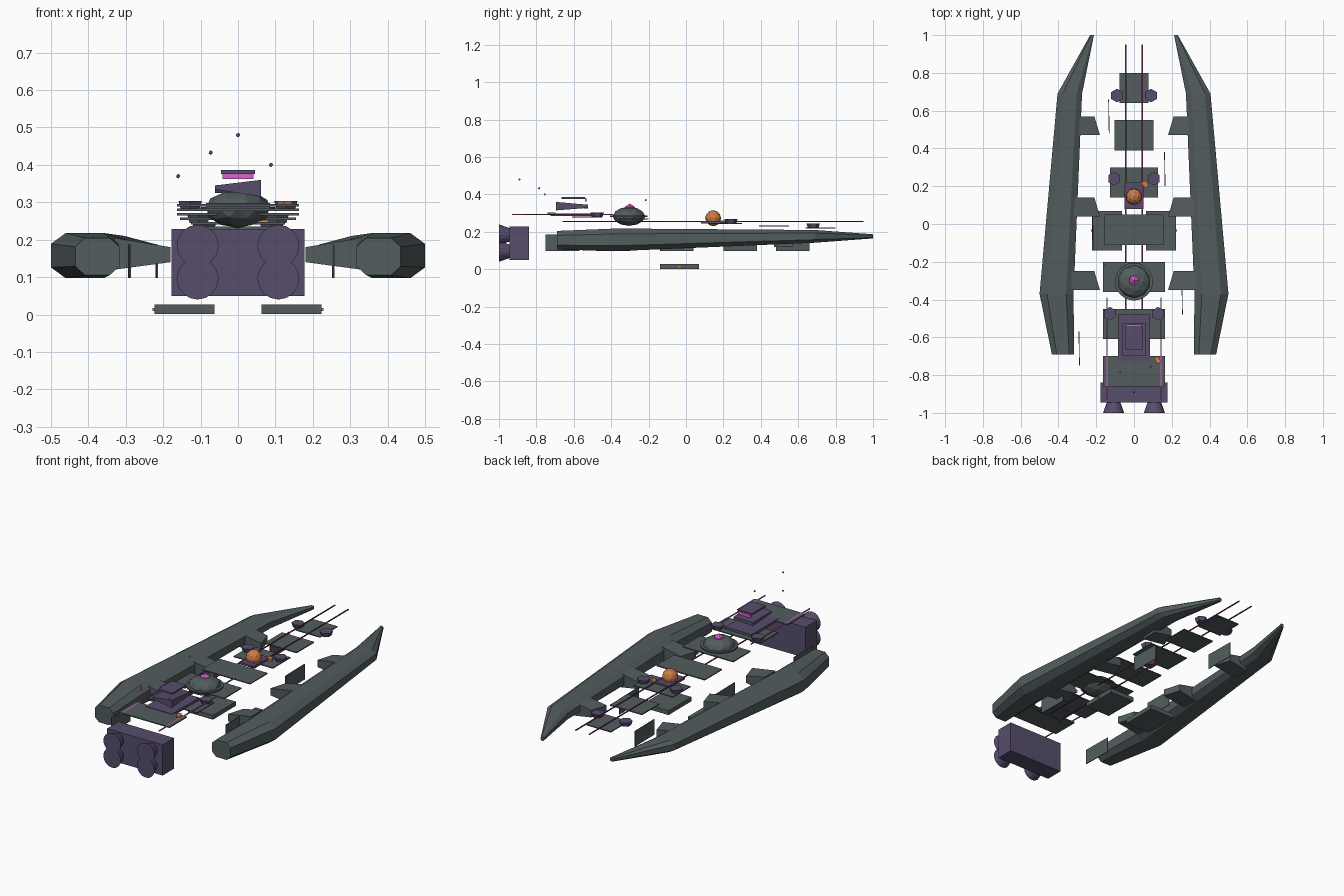
import bpy, bmesh, math
from mathutils import Matrix, Vector

if "Cube" in bpy.data.objects:
    bpy.data.objects.remove(bpy.data.objects["Cube"])


def material(name, rgb):
    m = bpy.data.materials.new(name)
    m.use_nodes = True
    m.diffuse_color = (*rgb, 1)
    m.node_tree.nodes["Principled BSDF"].inputs["Base Color"].default_value = (*rgb, 1)
    return m


GREY = material("slate grey", (0.085, 0.108, 0.112))
PURPLE = material("dusk purple", (0.095, 0.075, 0.15))
PINK = material("glowing pink", (0.7, 0.12, 0.6))
PLUM = material("dark plum", (0.16, 0.03, 0.12))
ORANGE = material("ember orange", (0.62, 0.2, 0.06))


def finish(name, bm, mat, recalc=True):
    if recalc:
        bmesh.ops.recalc_face_normals(bm, faces=bm.faces)
    mesh = bpy.data.meshes.new(name)
    bm.to_mesh(mesh)
    bm.free()
    mesh.materials.append(mat)
    ob = bpy.data.objects.new(name, mesh)
    bpy.context.collection.objects.link(ob)
    return ob


def box(name, x, y, z, mat, turn=0.0, tilt=0.0):
    """Box from (min, max) ranges, turned about z and tilted about y."""
    bm = bmesh.new()
    bmesh.ops.create_cube(bm, size=1)
    size = [r[1] - r[0] for r in (x, y, z)]
    mid = [(r[0] + r[1]) / 2 for r in (x, y, z)]
    rot = Matrix.Rotation(turn, 4, 'Z') @ Matrix.Rotation(tilt, 4, 'Y')
    bm.transform(Matrix.Translation(mid) @ rot @ Matrix.Diagonal((*size, 1)))
    return finish(name, bm, mat)


def ball(name, centre, radius, mat, squash=1.0, detail=2):
    bm = bmesh.new()
    bmesh.ops.create_icosphere(bm, subdivisions=detail, radius=radius)
    bm.transform(Matrix.Translation(centre) @ Matrix.Diagonal((1, 1, squash, 1)))
    return finish(name, bm, mat)


def frustum(name, centre, r1, r2, depth, mat, sides, axis='Z'):
    bm = bmesh.new()
    bmesh.ops.create_cone(bm, cap_ends=True, segments=sides, radius1=r1, radius2=r2, depth=depth)
    rot = Matrix.Rotation(math.radians(-90), 4, 'X') if axis == 'Y' else Matrix()
    bm.transform(Matrix.Translation(centre) @ rot)
    return finish(name, bm, mat)


def loft(name, rings, mat):
    """Closed skin through rings with equal point counts."""
    bm = bmesh.new()
    loops = [[bm.verts.new(p) for p in ring] for ring in rings]
    n = len(loops[0])
    for a, b in zip(loops, loops[1:]):
        for i in range(n):
            bm.faces.new((a[i], a[(i + 1) % n], b[(i + 1) % n], b[i]))
    bm.faces.new(loops[0])
    bm.faces.new(loops[-1])
    return finish(name, bm, mat)


def octagon(y, x0, x1, z0, z1):
    cx, cz = (x1 - x0) * 0.22, (z1 - z0) * 0.24
    return [(x0 + cx, y, z0), (x1 - cx, y, z0), (x1, y, z0 + cz), (x1, y, z1 - cz),
            (x1 - cx, y, z1), (x0 + cx, y, z1), (x0, y, z1 - cz), (x0, y, z0 + cz)]


def flip(ring, s):
    return [(s * x, y, z) for x, y, z in ring]


for side, s in (("left", 1), ("right", -1)):
    # Long side hulls
    hull = [octagon(-0.69, 0.317, 0.435, 0.105, 0.205),
            octagon(-0.37, 0.32, 0.5, 0.097, 0.218),
            octagon(0.69, 0.275, 0.405, 0.142, 0.21),
            octagon(1.0, 0.212, 0.232, 0.165, 0.187)]
    loft(side + "_hull", [flip(r, s) for r in hull], GREY)

    # Tapered pylons reaching inward
    for i, y in enumerate((-0.35, 0.04, 0.47)):
        outer = [(0.33, y, 0.12), (0.33, y + 0.1, 0.12), (0.33, y + 0.1, 0.205), (0.33, y, 0.205)]
        inner = [(0.18, y, 0.14), (0.21, y + 0.1, 0.14), (0.21, y + 0.1, 0.18), (0.18, y, 0.18)]
        loft(f"{side}_pylon_{i + 1}", [flip(outer, s), flip(inner, s)], GREY)

    # Six sided turrets on the deck
    for i, (x, y, z) in enumerate(((0.09, 0.68, 0.232), (0.105, 0.24, 0.257), (0.128, -0.475, 0.291))):
        frustum(f"{side}_turret_{i + 1}", (s * x, y, z), 0.028, 0.036, 0.024, PURPLE, 6)

    # Flared engine nozzles
    for level, z in (("lower", 0.096), ("upper", 0.184)):
        frustum(f"{side}_{level}_nozzle", (s * 0.108, -0.972, z), 0.056, 0.036, 0.056, PURPLE, 16, 'Y')

    # Long rods and glowing rails
    box(side + "_spine_rod", (s * 0.044 - 0.003, s * 0.044 + 0.003), (-0.66, 0.95), (0.252, 0.257), PLUM)
    box(side + "_rail", (s * 0.143 - 0.003, s * 0.143 + 0.003), (-0.93, -0.39), (0.29, 0.295), PINK)

    # Keel plates below
    x = sorted((s * 0.063, s * 0.223))
    box(side + "_keel_plate", x, (-0.14, 0.07), (0.002, 0.027), GREY)
    box(side + "_keel_light", sorted((s * 0.22, s * 0.228)), (-0.04, -0.03), (0.01, 0.018), ORANGE)

# Stepped row of deck plates, rising towards the engines
half_widths = (0.078, 0.103, 0.126, 0.155, 0.163, 0.163, 0.163)
for i, w in enumerate(half_widths):
    y = 0.72 - i * 0.25
    z = 0.22 + (0.72 - y) * 0.048
    box(f"deck_plate_{i + 1}", (-w, w), (y - 0.08, y + 0.08), (z - 0.003, z + 0.003), GREY)

# Thin upright armour panels between the hulls
for i, (x, y) in enumerate(((-0.29, -0.66), (0.255, -0.39), (-0.217, -0.05), (0.163, 0.29), (-0.133, 0.57))):
    box(f"armour_panel_{i + 1}", (x - 0.002, x + 0.002), (y - 0.09, y + 0.09), (0.098, 0.187), GREY,
        turn=math.radians(1))

# Engine block
box("engine_block", (-0.178, 0.178), (-0.945, -0.84), (0.05, 0.228), PURPLE)

# Command tower in three tiers
box("tower_base", (-0.085, 0.085), (-0.725, -0.48), (0.284, 0.298), PURPLE)
tier = [[(-0.062, -0.695, 0.335), (0.062, -0.695, 0.315), (0.062, -0.695, 0.36), (-0.062, -0.695, 0.345)],
        [(-0.062, -0.525, 0.325), (0.062, -0.525, 0.328), (0.062, -0.525, 0.345), (-0.062, -0.525, 0.345)]]
loft("tower_middle", tier, PURPLE)
box("tower_roof", (-0.045, 0.045), (-0.665, -0.54), (0.376, 0.386), PURPLE)
box("tower_window", (-0.041, 0.041), (-0.54, -0.533), (0.362, 0.38), PINK)

# Saucer with rim and glowing core
ball("saucer", (0, -0.305, 0.283), 0.088, GREY, 0.58)
frustum("saucer_rim", (0, -0.305, 0.283), 0.1, 0.1, 0.008, GREY, 24)
ball("saucer_core", (0, -0.3, 0.32), 0.031, PINK, 1.0, 1)

# Reactor ball on its mount
box("reactor_mount", (-0.05, 0.05), (0.08, 0.22), (0.244, 0.256), PURPLE)
ball("reactor", (0, 0.145, 0.273), 0.043, ORANGE)

# Small embers and drifting sparks
for i, (x, y, z) in enumerate(((0.06, 0.21, 0.255), (0.125, -0.72, 0.298))):
    box(f"ember_{i + 1}", (x - 0.012, x + 0.012), (y - 0.018, y + 0.018), (z - 0.006, z + 0.006), ORANGE, turn=0.5)
for i, p in enumerate(((0, -0.89, 0.48), (-0.073, -0.785, 0.433), (0.088, -0.755, 0.4), (-0.16, -0.215, 0.37))):
    ball(f"spark_{i + 1}", p, 0.006, PINK, 1.0, 1)
